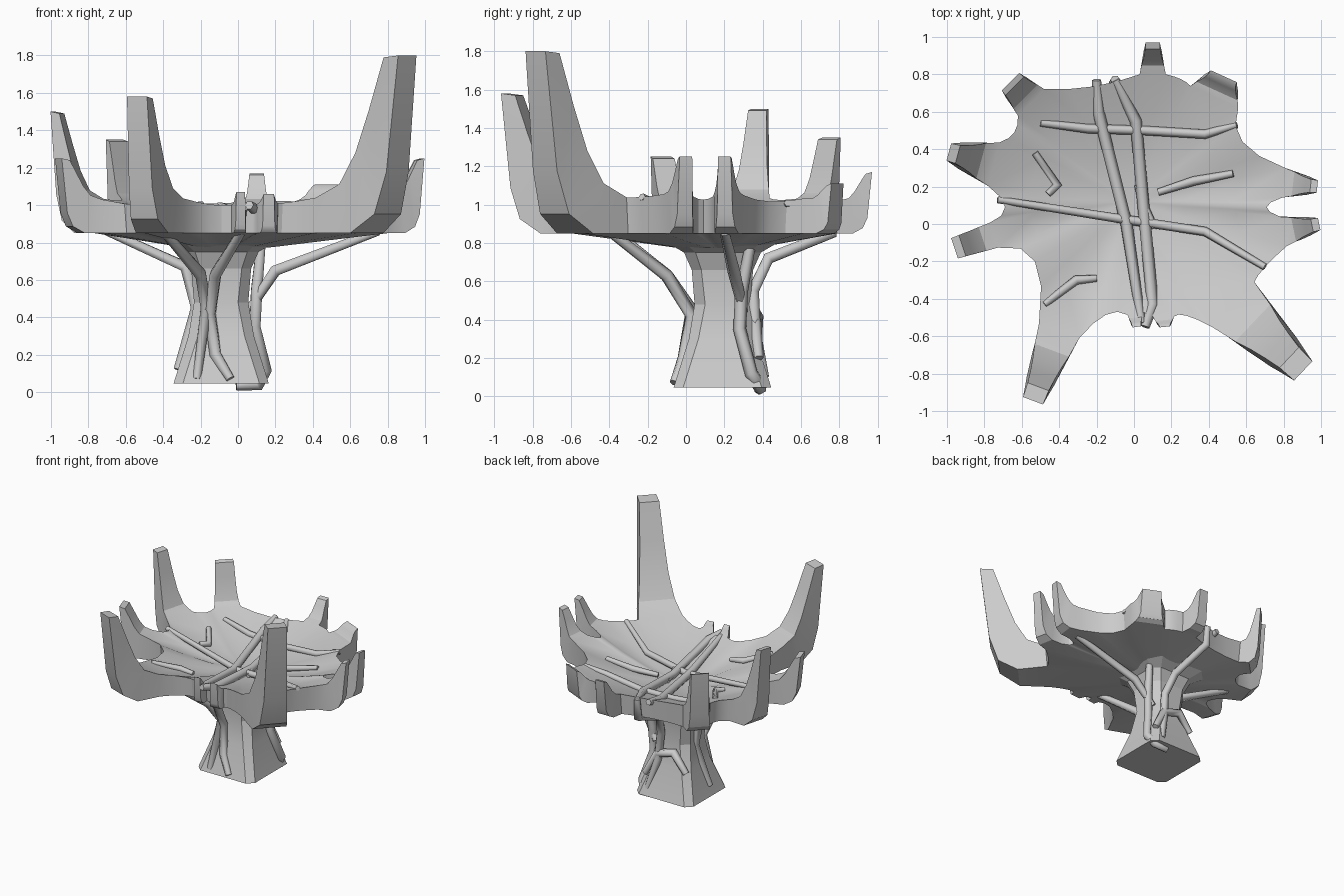
import bpy, bmesh
from math import radians
from mathutils import Vector as V

if "Cube" in bpy.data.objects:
    bpy.data.objects.remove(bpy.data.objects["Cube"])

C = V((-0.02, 0.12))          # dish centre
S = V((-0.09, 0.19))          # stem axis

# spikes counter-clockwise: tip x, y, z, half width, root x, y, half width, next bay x, y
SPIKES = [
    (.905, -.785, 1.80, .075, .53, -.43, .165, .70, -.23),
    (.99, .00, 1.25, .035, .80, -.04, .08, .71, .09),
    (.98, .20, 1.25, .035, .80, .22, .08, .58, .44),
    (.48, .79, 1.11, .080, .43, .68, .14, .25, .775),
    (.10, .97, 1.17, .040, .10, .80, .07, -.22, .735),
    (-.66, .76, 1.35, .070, -.55, .65, .10, -.64, .49),
    (-.99, .385, 1.50, .050, -.75, .32, .12, -.69, .09),
    (-.96, -.13, 1.25, .060, -.75, -.06, .07, -.53, -.20),
    (-.54, -.945, 1.58, .060, -.40, -.57, .115, -.15, -.485),
    (.015, -.55, 1.07, .025, .005, -.48, .04, .085, -.48),
    (.165, -.55, 1.06, .030, .16, -.50, .055, .28, -.49),
]


def rim_z(p):
    return .88 + .20 * (p - C).length


def finish(name, bm, angle):
    bmesh.ops.recalc_face_normals(bm, faces=bm.faces)
    me = bpy.data.meshes.new(name)
    bm.to_mesh(me)
    bm.free()
    ob = bpy.data.objects.new(name, me)
    bpy.context.collection.objects.link(ob)
    bpy.ops.object.select_all(action='DESELECT')
    ob.select_set(True)
    bpy.context.view_layer.objects.active = ob
    bpy.ops.object.shade_smooth_by_angle(angle=radians(angle))


# dish outline: two root corners per spike, then a curved bay
roots = []
for s in SPIKES:
    tip, root = V(s[0:2]), V(s[4:6])
    d = (tip - root).normalized()
    side = V((-d.y, d.x))
    roots.append((root - side * s[6], root + side * s[6], root, tip, side))
outline, spike_at = [], {}
for i, s in enumerate(SPIKES):
    left = roots[i][1]
    nxt = roots[(i + 1) % len(roots)][0]
    spike_at[len(outline)] = i
    outline += [roots[i][0], left]
    ctrl = 2 * V(s[7:9]) - (left + nxt) / 2
    for k in (1, 2, 3):
        t = k / 4
        outline.append(left * (1 - t) ** 2 + ctrl * 2 * t * (1 - t) + nxt * t * t)

bm = bmesh.new()


def ring(centre, scale, zf):
    out = []
    for p in outline:
        q = centre + (p - centre) * scale
        out.append(bm.verts.new((q.x, q.y, zf(p))))
    return out


# dish shell rings, from inside centre over the rim to underneath
n = len(outline)
rings = [ring(C, .35, lambda p: .89), ring(C, .7, lambda p: .88 + (rim_z(p) - .88) * .5),
         ring(C, 1, rim_z), ring(C, .98, lambda p: .85), ring(S, .3, lambda p: .775)]
for a, (r0, r1) in enumerate(zip(rings, rings[1:])):
    for i in range(n):
        if a == 2 and i in spike_at:
            continue
        j = (i + 1) % n
        bm.faces.new((r0[i], r0[j], r1[j], r1[i]))
for r, c, z in ((rings[0], C, .875), (rings[-1], S, .76)):
    v = bm.verts.new((c.x, c.y, z))
    for i in range(n):
        bm.faces.new((r[i], r[(i + 1) % n], v))

# spikes lofted from the open rim quads: out, then curving up
for col, i in spike_at.items():
    s = SPIKES[i]
    _, _, root, tip, side = roots[i]
    zr, zt = rim_z(root), s[2]
    h = zt - zr
    prev = [rings[2][col], rings[2][col + 1], rings[3][col + 1], rings[3][col]]
    for ti, zi, to, zo, f in ((.28, zr + .1 * h, .42, .85, .32),
                              (.46, zr + .32 * h, .72, .86 + .12 * h, .62),
                              (.62, zr + .62 * h, .86, .87 + .4 * h, .82),
                              (.80, zt - .01, 1, zt, 1)):
        w = s[6] + (s[3] - s[6]) * f
        a, b = root.lerp(tip, ti), root.lerp(tip, to)
        cur = [bm.verts.new((q.x, q.y, z)) for q, z in
               ((a - side * w, zi), (a + side * w, zi), (b + side * w * .95, zo), (b - side * w * .95, zo))]
        for k in range(4):
            m = (k + 1) % 4
            bm.faces.new((prev[k], prev[m], cur[m], cur[k]))
        prev = cur
    bm.faces.new(prev)
finish("spiked_dish", bm, 28)

# stem: chamfered square sections (height, half width, chamfer)
bm = bmesh.new()
prev = None
for z, w, c in ((.045, .255, .05), (.30, .175, .05), (.48, .145, .055), (.66, .16, .05), (.75, .20, .06), (.82, .32, .10)):
    e = w - c
    pts = [(w, -e), (w, e), (e, w), (-e, w), (-w, e), (-w, -e), (-e, -w), (e, -w)]
    cur = [bm.verts.new((S.x + x, S.y + y, z)) for x, y in pts]
    if prev:
        for k in range(8):
            m = (k + 1) % 8
            bm.faces.new((prev[k], prev[m], cur[m], cur[k]))
    else:
        bm.faces.new(cur)
    prev = cur
bm.faces.new(prev)
finish("stem", bm, 15)


def vine(name, pts, r):
    cu = bpy.data.curves.new(name, 'CURVE')
    cu.dimensions = '3D'
    cu.bevel_depth = r
    cu.bevel_resolution = 1
    cu.use_fill_caps = True
    sp = cu.splines.new('POLY')
    sp.points.add(len(pts) - 1)
    for k, p in enumerate(pts):
        sp.points[k].co = (*p, 1)
        sp.points[k].radius = .75 if k in (0, len(pts) - 1) else 1
    ob = bpy.data.objects.new(name, cu)
    bpy.context.collection.objects.link(ob)
    bpy.ops.object.select_all(action='DESELECT')
    ob.select_set(True)
    bpy.context.view_layer.objects.active = ob
    bpy.ops.object.convert(target='MESH')


# vines lying in the bowl (height follows the bowl)
BOWL = [
    [(-.20, .77), (-.19, .60), (-.04, .0), (.04, -.53)],
    [(-.10, .77), (.01, .55), (.05, .1), (.10, -.43), (.06, -.55)],
    [(-.50, .54), (-.25, .51), (.05, .50), (.38, .48), (.55, .53)],
    [(-.73, .13), (-.02, .02), (.38, -.04), (.70, -.23)],
    [(.13, .17), (.32, .23), (.53, .27)],
    [(-.53, .38), (-.41, .21), (-.46, .16)],
    [(-.48, -.43), (-.31, -.30), (-.20, -.29)],
    [(.02, .21), (.05, .10), (.11, -.02)],
]
for k, path in enumerate(BOWL):
    vine(f"bowl_vine_{k + 1}", [(x, y, .90 + .22 * (V((x, y)) - C).length_squared) for x, y in path],
         .032 if k < 2 else .025)

# vines climbing the stem and spreading under the dish
STEM = [
    [(.02, -.40, .86), (-.12, -.10, .63), (-.15, .03, .42), (-.12, -.01, .2), (-.04, -.06, .07)],
    [(-.38, -.35, .84), (-.20, -.10, .63), (-.17, .03, .45), (-.22, -.04, .07)],
    [(-.70, .30, .86), (-.28, .22, .67), (-.22, .2, .45), (-.32, .15, .12)],
    [(.75, .20, .86), (.20, .25, .65), (.06, .30, .44)],
    [(.13, .35, .86), (.10, .29, .55), (.09, .28, .35), (.15, .34, .12), (.11, .39, .04), (-.01, .38, .035)],
    [(-.10, .77, 1.0), (-.10, .76, .85), (-.06, .43, .72), (-.02, .35, .55), (.0, .36, .33), (.06, .41, .1)],
    [(-.26, .37, .28), (-.15, .37, .42), (0, .36, .38), (.10, .38, .2)],
]
for k, path in enumerate(STEM):
    vine(f"stem_vine_{k + 1}", path, .034)
